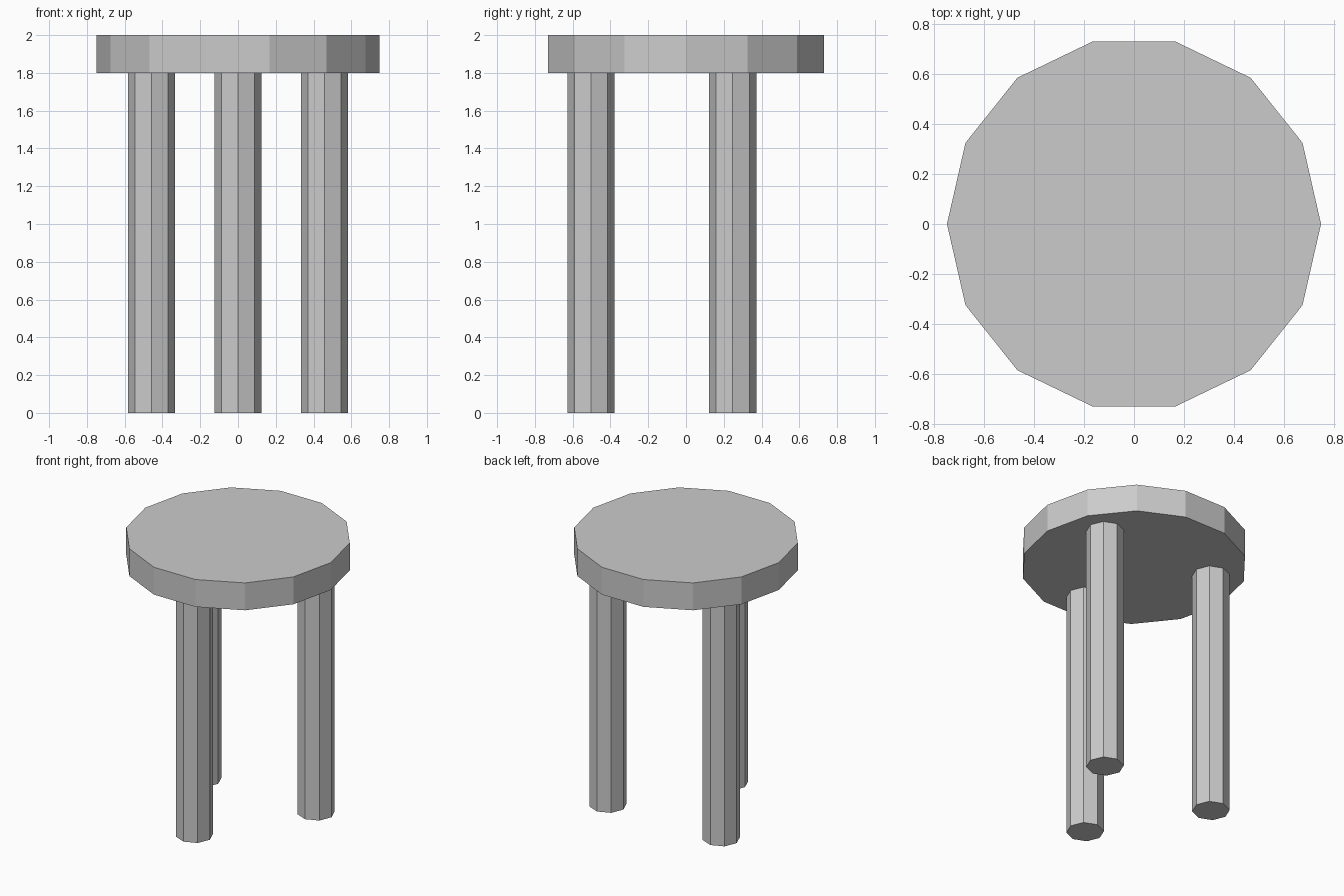
import bpy

if "Cube" in bpy.data.objects:
    bpy.data.objects.remove(bpy.data.objects["Cube"])


def prism(name, sides, radius, x, y, z0, z1):
    """Upright flat-sided cylinder between two heights, first corner on +x."""
    bpy.ops.mesh.primitive_cylinder_add(
        vertices=sides, radius=radius, depth=z1 - z0,
        location=(x, y, (z0 + z1) / 2))
    obj = bpy.context.object
    obj.name = name
    return obj


# Seat: 14-sided disc, turned a quarter so its corners lie on the x axis
seat = prism("seat", 14, 0.75, 0, 0, 1.8, 2.0)
seat.rotation_euler.z = 1.5707963

# Three octagonal legs: one in front, two behind
for name, x, y in (("front_leg", 0, -0.503),
                   ("back_left_leg", -0.458, 0.247),
                   ("back_right_leg", 0.458, 0.247)):
    prism(name, 8, 0.125, x, y, 0, 1.8)
